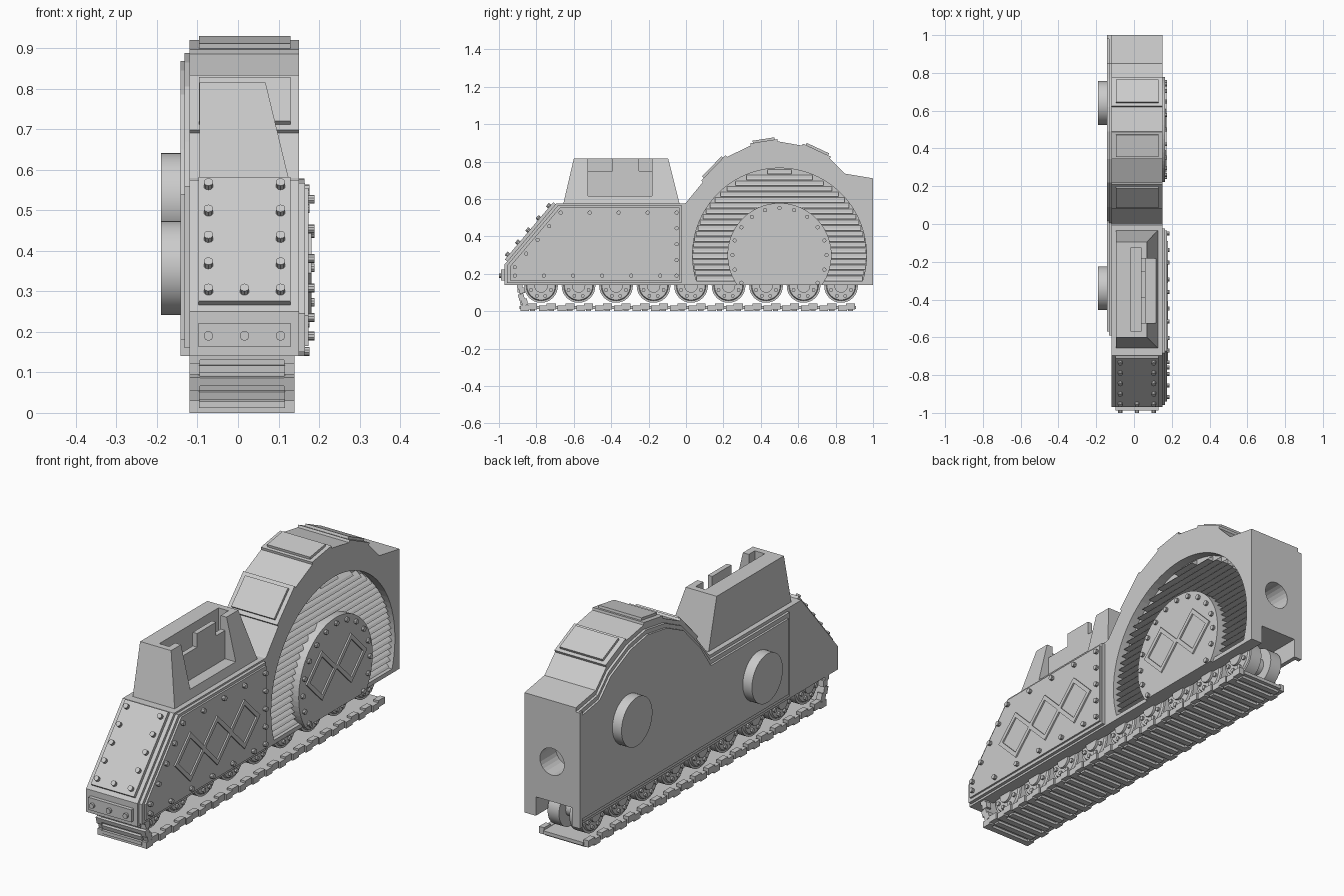
import bpy, bmesh, math
from mathutils import Vector, Matrix

old = bpy.data.objects.get("Cube")
if old:
    bpy.data.objects.remove(old)

grey = bpy.data.materials.new("plain_grey")
grey.use_nodes = True
COLOUR = (0.6, 0.6, 0.6, 1)
grey.diffuse_color = COLOUR
grey.node_tree.nodes["Principled BSDF"].inputs["Base Color"].default_value = COLOUR


# --- helpers: profiles are (y, z) points extruded along x ---
def prism(bm, pts, x0, x1):
    a = [bm.verts.new((x0, y, z)) for y, z in pts]
    b = [bm.verts.new((x1, y, z)) for y, z in pts]
    bm.faces.new(a)
    bm.faces.new(b[::-1])
    for i in range(len(pts)):
        j = (i + 1) % len(pts)
        bm.faces.new((a[j], a[i], b[i], b[j]))


def box(bm, x0, x1, y0, y1, z0, z1):
    prism(bm, [(y0, z0), (y1, z0), (y1, z1), (y0, z1)], x0, x1)


def strip(bm, a, b, u0, u1, v0, v1, x0, x1):
    """Box lying on the line a-b: u runs along it, v is height off it."""
    a, b = Vector(a), Vector(b)
    d = b - a
    n = Vector((-d.y, d.x)).normalized()
    prism(bm, [a + d * u + n * v for u, v in ((u0, v0), (u1, v0), (u1, v1), (u0, v1))], x0, x1)


def cyl(bm, centre, axis, r, depth, seg=10, r2=None):
    m = Matrix.Translation(centre) @ Vector(axis).to_track_quat('Z', 'Y').to_matrix().to_4x4()
    bmesh.ops.create_cone(bm, cap_ends=True, segments=seg, radius1=r,
                          radius2=r if r2 is None else r2, depth=depth, matrix=m)


def disc_pts(cy, cz, r, floor, seg=48):
    """Circle outline cut off flat at a floor height."""
    a0 = math.asin((floor - cz) / r)
    span = math.pi - 2 * a0
    return [(cy + r * math.cos(a0 + span * i / seg), cz + r * math.sin(a0 + span * i / seg))
            for i in range(seg + 1)]


def finish(name, bm, smooth=False):
    bmesh.ops.recalc_face_normals(bm, faces=bm.faces)
    me = bpy.data.meshes.new(name)
    bm.to_mesh(me)
    bm.free()
    me.materials.append(grey)
    ob = bpy.data.objects.new(name, me)
    bpy.context.collection.objects.link(ob)
    bpy.ops.object.select_all(action='DESELECT')
    ob.select_set(True)
    bpy.context.view_layer.objects.active = ob
    if smooth:
        bpy.ops.object.shade_smooth_by_angle(angle=math.radians(35))
    return ob


def cut(target, bm):
    cutter = finish("cutter", bm)
    cutter.hide_render = True
    bpy.context.view_layer.objects.active = target
    mod = target.modifiers.new("cut", 'BOOLEAN')
    mod.operation, mod.solver, mod.object = 'DIFFERENCE', 'EXACT', cutter
    bpy.ops.object.modifier_apply(modifier=mod.name)
    bpy.data.objects.remove(cutter)


L, R = -0.12, 0.15          # hull sides
ARCH = (0.5, 0.30)          # centre of the round side recess

# --- hull with round recess, wheel channel and rear socket ---
hump = [(0, .58), (.09, .69), (.22, .825), (.345, .885), (.49, .908),
        (.62, .885), (.77, .815), (.85, .735), (1, .71)]
nose_low, nose_top = (-.97, .25), (-.695, .575)
bm = bmesh.new()
prism(bm, [(-.97, .14), nose_low, nose_top, (-.01, .575)] + hump + [(1, .14)], L, R)
hull = finish("hull", bm)
bm = bmesh.new()
prism(bm, disc_pts(*ARCH, .465, .16), .105, .3)
cut(hull, bm)
bm = bmesh.new()
box(bm, -.1, .09, -.9, 1.1, .05, .23)
cut(hull, bm)
bm = bmesh.new()
cyl(bm, (.005, 1, .42), (0, 1, 0), .064, .24, 24)
cut(hull, bm)

# --- inner side plate, stepped, with two round pegs ---
back = [(y, z - .02) for y, z in hump]
bm = bmesh.new()
prism(bm, [(-.59, .16), (-.59, .56), (.005, .56)] + back[1:] + [(1, .16)], -.132, L)
prism(bm, [(-.57, .18), (-.57, .54), (.015, .54)]
      + [(y, z - .02) for y, z in back[1:]] + [(1, .18)], -.142, -.13)
box(bm, -.142, L, .98, 1, .14, .69)
finish("inner_side_plate", bm)
bm = bmesh.new()
for y, z in ((-.34, .357), (.64, .525)):
    cyl(bm, (-.16, y, z), (1, 0, 0), .116, .06, 48)
finish("connector_pegs", bm, True)

# --- raised bands and panels over the hump ---
bm = bmesh.new()
for i in (1, 3, 5):
    strip(bm, hump[i], hump[i + 1], 0, 1, -.01, .012, L, R)
    strip(bm, hump[i], hump[i + 1], .1, .9, .01, .024, -.096, .13)
finish("hump_panels", bm)

# --- riveted nose plates ---
bm = bmesh.new()
strip(bm, nose_low, nose_top, .05, .99, -.005, .016, -.097, .13)
box(bm, -.097, .13, -.988, -.96, .163, .222)
finish("nose_plates", bm)
bm = bmesh.new()
slope = Vector(nose_top) - Vector(nose_low)
out = Vector((-slope.y, slope.x)).normalized()
for i in range(5):
    for x in (-.073, .016, .105):
        if x == .016 and i > 0:
            continue
        p = Vector(nose_low) + slope * (.12 + .2 * i) + out * .02
        cyl(bm, (x, p.x, p.y), (0, out.x, out.y), .012, .024)
for x in (-.073, .016, .105):
    cyl(bm, (x, -.99, .19), (0, 1, 0), .012, .02)
finish("nose_rivets", bm, True)

# --- side armour ---
bm = bmesh.new()
prism(bm, [(-.957, .15), (-.957, .245), (-.683, .567), (-.025, .567), (-.025, .15)], R - .01, .165)
prism(bm, [(-.94, .165), (-.94, .24), (-.673, .555), (-.035, .555), (-.035, .165)], .16, .174)
finish("side_armour", bm)

# --- louvred recess ---
bm = bmesh.new()
step = .03
for i in range(20):
    z = .162 + step * i
    top = z + step * .95
    half = math.sqrt(max(.465 ** 2 - max(abs(z - ARCH[1]), abs(top - ARCH[1])) ** 2, .001))
    y0, y1 = ARCH[0] - half, ARCH[0] + half
    v = [bm.verts.new(c) for y in (y0, y1) for c in ((.1, y, z), (.135, y, z), (.128, y, z + .009), (.1, y, top))]
    bm.faces.new(v[:4])
    bm.faces.new(v[:3:-1])
    for a in range(4):
        b = (a + 1) % 4
        bm.faces.new((v[b], v[a], v[a + 4], v[b + 4]))
finish("recess_louvres", bm)

# --- round hatch in the recess ---
bm = bmesh.new()
prism(bm, disc_pts(*ARCH, .278, .14), .1, .164)
finish("round_hatch", bm)

# --- raised diamond lattice ---
bm = bmesh.new()
for cy, x in ((-.613, .174), (-.41, .174), (-.207, .174), (.39, .164), (.61, .164)):
    ring = [(math.cos(k * math.pi / 2), math.sin(k * math.pi / 2)) for k in range(5)]
    for (a, b), (c, d) in zip(ring, ring[1:]):
        prism(bm, [(cy + s * r, .345 + t * r) for s, t, r in
                   ((a, b, .117), (c, d, .117), (c, d, .09), (a, b, .09))], x - .004, x + .007)
finish("diamond_trim", bm)

# --- side rivets ---
spots = [(-.67 + .155 * i, .527) for i in range(5)]
spots += [(-.05, .443 - .085 * i) for i in range(3)]
spots += [(-.915 + .1555 * i, .19) for i in range(6)] + [(-.05, .19)]
spots += [(-.915 + .061 * i, .235 + .073 * i) for i in range(4)]
bm = bmesh.new()
for y, z in spots:
    cyl(bm, (.178, y, z), (1, 0, 0), .011, .022)
for i in range(20):
    a = math.radians(18 * i)
    y, z = ARCH[0] + .252 * math.cos(a), ARCH[1] + .252 * math.sin(a)
    if z > .15:
        cyl(bm, (.166, y, z), (1, 0, 0), .011, .02)
finish("side_rivets", bm, True)

# --- tapered turret with trench, window and centre merlon ---
bm = bmesh.new()
rings = [[bm.verts.new((x, y, z)) for x, y in ((-.095, y0), (x1, y0), (x1, y1), (-.095, y1))]
         for z, x1, y0, y1 in ((.57, .127, -.657, -.033), (.815, .068, -.6, -.095))]
bm.faces.new(rings[0])
bm.faces.new(rings[1])
for i in range(4):
    j = (i + 1) % 4
    bm.faces.new((rings[0][i], rings[0][j], rings[1][j], rings[1][i]))
turret = finish("turret", bm)
for spec in ((-.015, .037, -.57, -.125, .64, .9), (.06, .3, -.525, -.183, .615, .9),
             (.03, .07, -.525, -.393, .75, .9), (.03, .07, -.25, -.183, .75, .9)):
    bm = bmesh.new()
    box(bm, *spec)
    cut(turret, bm)

# --- road wheels ---
bm = bmesh.new()
for i in range(9):
    y, z = -.775 + .2005 * i, .135
    cyl(bm, (-.003, y, z), (1, 0, 0), .04, .17, 20)
    for s, x in ((-1, -.09), (1, .085)):
        cyl(bm, (x - s * .03, y, z), (1, 0, 0), .09, .06, 32)
        cyl(bm, (x + s * .004, y, z), (s, 0, 0), .08, .01, 32, .075)
        cyl(bm, (x + s * .01, y, z), (1, 0, 0), .036, .02, 20)
        for k in range(8):
            a = math.radians(45 * k + 22.5)
            cyl(bm, (x + s * .01, y + .058 * math.cos(a), z + .058 * math.sin(a)), (1, 0, 0), .01, .016, 8)
finish("road_wheels", bm, True)


# --- track links ---
def link(bm, a, b):
    strip(bm, a, b, 0, 1, .012, .028, -.096, .116)
    for u in (.05, .55):
        strip(bm, a, b, u, u + .28, 0, .014, -.096, .116)
    for x0, x1 in ((L, -.094), (.114, .14)):
        strip(bm, a, b, .04, .5, .0, .03, x0, x1)
        strip(bm, a, b, .45, .94, .008, .04, x0, x1)


bm = bmesh.new()
for i in range(18):
    y = -.89 + .1 * i
    link(bm, (y, 0), (y + .1, 0))
link(bm, (-.905, .15), (-.9, .09))
link(bm, (-.9, .09), (-.88, .02))
finish("track_links", bm)
